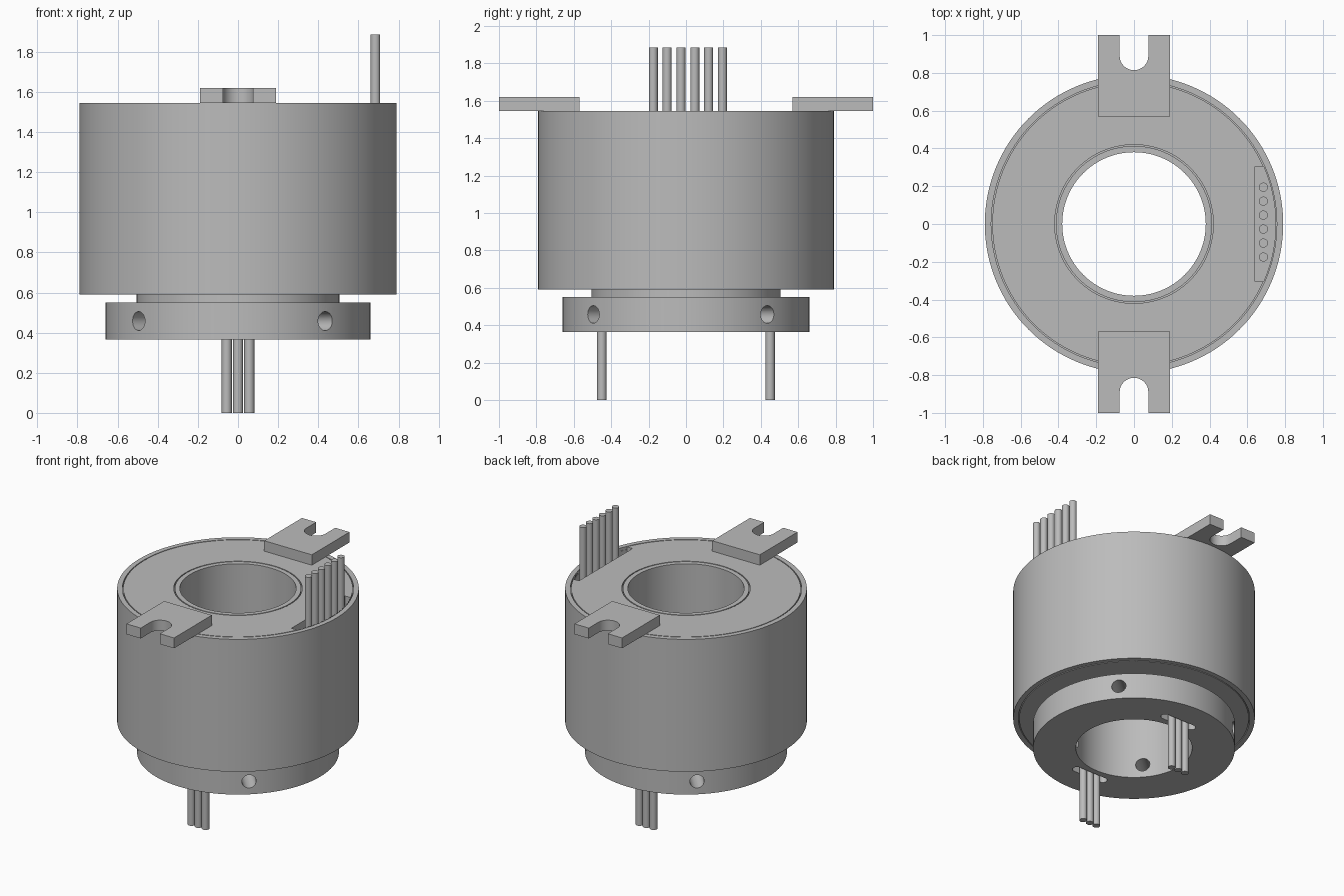
import bpy, bmesh, math
from mathutils import Matrix, Vector

cube = bpy.data.objects.get("Cube")
if cube:
    bpy.data.objects.remove(cube, do_unlink=True)

grey = bpy.data.materials.new("plain grey")
grey.use_nodes = True
colour = (0.5, 0.5, 0.5, 1)
grey.diffuse_color = colour
grey.node_tree.nodes["Principled BSDF"].inputs["Base Color"].default_value = colour


def finish(name, bm):
    bmesh.ops.recalc_face_normals(bm, faces=bm.faces)
    mesh = bpy.data.meshes.new(name)
    bm.to_mesh(mesh)
    bm.free()
    mesh.materials.append(grey)
    obj = bpy.data.objects.new(name, mesh)
    bpy.context.collection.objects.link(obj)
    return obj


def lathe(name, profile, steps=128):
    """Spin a closed (radius, z) outline about the z axis."""
    bm = bmesh.new()
    verts = [bm.verts.new((r, 0, z)) for r, z in profile]
    edges = [bm.edges.new((v, verts[i - 1])) for i, v in enumerate(verts)]
    bmesh.ops.spin(bm, geom=verts + edges, cent=(0, 0, 0), axis=(0, 0, 1),
                   angle=math.tau, steps=steps, use_merge=True)
    bmesh.ops.remove_doubles(bm, verts=bm.verts, dist=1e-5)
    return finish(name, bm)


def prism(name, outline, z0, z1):
    """Extrude an (x, y) outline between two heights."""
    bm = bmesh.new()
    face = bm.faces.new([bm.verts.new((x, y, z0)) for x, y in outline])
    top = bmesh.ops.extrude_face_region(bm, geom=[face])["geom"]
    bmesh.ops.translate(bm, vec=(0, 0, z1 - z0),
                        verts=[g for g in top if isinstance(g, bmesh.types.BMVert)])
    return finish(name, bm)


def rod(name, radius, length, matrix, segments=24):
    bm = bmesh.new()
    bmesh.ops.create_cone(bm, cap_ends=True, segments=segments, radius1=radius,
                          radius2=radius, depth=length, matrix=matrix)
    return finish(name, bm)


def arc(cx, cy, r, start, end, n=16):
    angles = [math.radians(start + (end - start) * i / n) for i in range(n + 1)]
    return [(cx + r * math.cos(a), cy + r * math.sin(a)) for a in angles]


def cut(target, cutter):
    cutter.hide_render = True
    cutter.hide_set(True)
    mod = target.modifiers.new("cut", 'BOOLEAN')
    mod.operation = 'DIFFERENCE'
    mod.solver = 'EXACT'
    mod.object = cutter
    bpy.context.view_layer.objects.active = target
    bpy.ops.object.modifier_apply(modifier=mod.name)
    bpy.data.objects.remove(cutter, do_unlink=True)


BASE, NECK, FLOOR, TOP = 0.365, 0.55, 0.59, 1.545

# Outer housing with a fine seam on each end face
housing = lathe("housing", [
    (0.42, FLOOR), (0.75, FLOOR), (0.75, FLOOR + 0.02), (0.756, FLOOR + 0.02),
    (0.756, FLOOR), (0.79, FLOOR), (0.79, TOP), (0.756, TOP),
    (0.756, TOP - 0.02), (0.75, TOP - 0.02), (0.75, TOP), (0.42, TOP)])

# Wire outlet slot in the top, flat inside and round outside
half = math.degrees(math.asin(0.305 / 0.75))
cut(housing, prism("outlet_cutter",
                   [(0.64, 0.305), (0.64, -0.305)] + arc(0, 0, 0.75, -half, half),
                   TOP - 0.1, TOP + 0.1))

# Rotor: bore tube, neck and clamping collar
rotor = lathe("rotor", [
    (0.38, BASE), (0.66, BASE), (0.66, NECK), (0.505, NECK), (0.505, FLOOR),
    (0.413, FLOOR), (0.413, TOP), (0.38, TOP)])

# Set screw holes through the collar
for i in range(4):
    angle = math.radians(41.3 + 90 * i)
    out = Vector((math.cos(angle), math.sin(angle), 0))
    turn = out.to_track_quat('Z', 'Y').to_matrix().to_4x4()
    place = Matrix.Translation(out * 0.52 + Vector((0, 0, 0.458))) @ turn
    cut(rotor, rod("screw_cutter", 0.047, 0.5, place, 32))

# Wire slots and lower wires on both sides of the collar
for side, label in ((-1, "front"), (1, "back")):
    y = 0.45 * side
    slot = arc(0.11, y, 0.03, -90, 90) + arc(-0.11, y, 0.03, 90, 270)
    cut(rotor, prism("slot_cutter", slot, BASE - 0.1, BASE + 0.1))
    for i in range(3):
        wire = rod(f"{label}_lower_wire_{i + 1}", 0.025, 0.465,
                   Matrix.Translation(((i - 1) * 0.056, y, 0.2325)))

# Upper wires in a row
for i in range(6):
    rod(f"upper_wire_{i + 1}", 0.024, 0.44,
        Matrix.Translation((0.685, -0.175 + 0.074 * i, 1.665)))

# Mounting tabs with open round-ended slots
for side, label in ((-1, "front"), (1, "back")):
    shape = ([(-0.19, 0.57), (0.19, 0.57), (0.19, 1), (0.076, 1)]
             + arc(0, 0.89, 0.076, 0, -180) + [(-0.076, 1), (-0.19, 1)])
    prism(f"{label}_mounting_tab", [(x, y * side) for x, y in shape], TOP, 1.62)

# Smooth round walls, keep crisp edges
bpy.ops.object.select_all(action='DESELECT')
for obj in bpy.context.collection.objects:
    if obj.type == 'MESH':
        obj.select_set(True)
        bpy.context.view_layer.objects.active = obj
bpy.ops.object.shade_smooth_by_angle(angle=math.radians(30))
